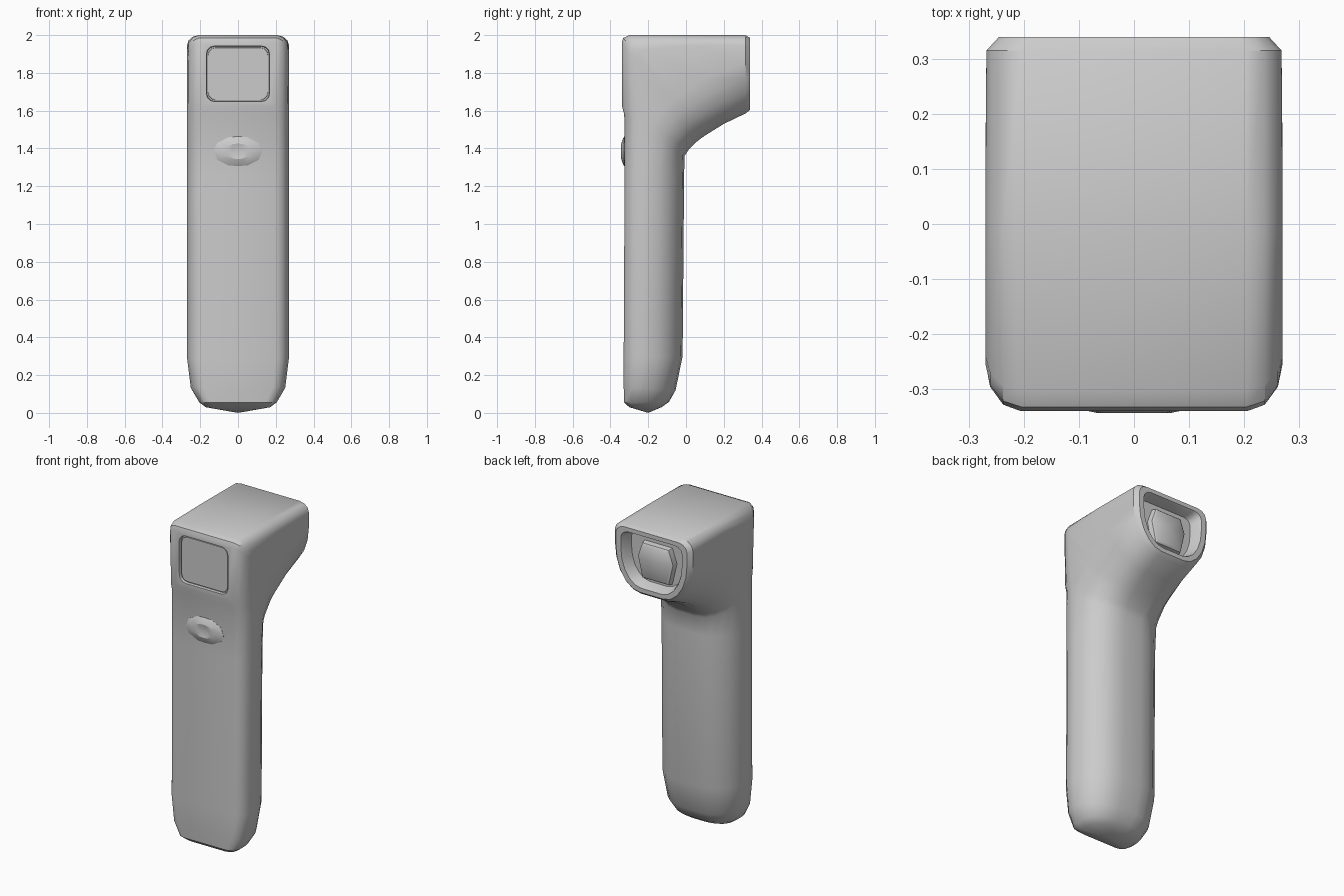
import bpy, bmesh
from math import sin, cos, pi, radians

if "Cube" in bpy.data.objects:
    bpy.data.objects.remove(bpy.data.objects["Cube"])


def loft(name, rings, tip_start=None, tip_end=None):
    """Skin a list of equal-length closed rings and close both ends."""
    bm = bmesh.new()
    rows = [[bm.verts.new(p) for p in r] for r in rings]
    n = len(rows[0])
    for a, b in zip(rows, rows[1:]):
        for i in range(n):
            j = (i + 1) % n
            bm.faces.new((a[i], a[j], b[j], b[i]))
    for row, tip in ((rows[0], tip_start), (rows[-1], tip_end)):
        if tip:
            c = bm.verts.new(tip)
            for i in range(n):
                bm.faces.new((row[i], row[(i + 1) % n], c))
        else:
            bm.faces.new(row)
    bmesh.ops.recalc_face_normals(bm, faces=bm.faces)
    me = bpy.data.meshes.new(name)
    bm.to_mesh(me)
    bm.free()
    ob = bpy.data.objects.new(name, me)
    bpy.context.collection.objects.link(ob)
    return ob


def smooth(ob, angle=35):
    bpy.ops.object.select_all(action='DESELECT')
    ob.select_set(True)
    bpy.context.view_layer.objects.active = ob
    bpy.ops.object.shade_smooth_by_angle(angle=radians(angle))


def section(oy, oz, iy, iz, w, rxo, do, rxi, di):
    """Rounded section between an outer (front/top) and inner (back/under) point."""
    L = ((iy - oy) ** 2 + (iz - oz) ** 2) ** 0.5
    half = []
    for k in range(4):
        a = k / 3 * pi / 2
        half.append((w - rxo + rxo * sin(a), do - do * cos(a)))
    for k in range(6):
        a = k / 5 * pi / 2
        half.append((w - rxi + rxi * cos(a), L - di + di * sin(a)))
    pts = half + [(-x, t) for x, t in reversed(half)]
    return [(x, oy + (iy - oy) * t / L, oz + (iz - oz) * t / L) for x, t in pts]


def rounded_rect(w, z0, z1, r, y):
    pts = []
    for cx, cz, a0 in ((w - r, z1 - r, 0), (r - w, z1 - r, 90),
                       (r - w, z0 + r, 180), (w - r, z0 + r, 270)):
        for k in range(4):
            a = radians(a0 + k * 30)
            pts.append((cx + r * cos(a), y, cz + r * sin(a)))
    return pts


def scaled(ring, s, y, cz):
    return [(x * s, y, cz + (z - cz) * s) for x, _, z in ring]


# Body: one sweep up the handle, round the top corner and out to the rear nose
sections = [
    (-.30, .03, -.13, .03, .17, .05, .04, .13, .09),
    (-.327, .055, -.09, .058, .205, .06, .06, .16, .13),
    (-.33, .14, -.055, .12, .25, .065, .09, .19, .17),
    (-.33, .29, -.018, .30, .27, .07, .10, .21, .19),
    (-.325, 1.25, -.01, 1.25, .27, .07, .10, .21, .19),
    (-.327, 1.58, -.008, 1.36, .27, .07, .125, .21, .21),
    (-.338, 1.62, .015, 1.395, .27, .07, .13, .21, .22),
    (-.34, 1.96, .05, 1.43, .27, .065, .15, .20, .25),
    (-.332, 1.985, .075, 1.45, .27, .065, .13, .20, .25),
    (-.30, 2.0, .10, 1.468, .27, .065, .10, .20, .25),
    (0, 2.0, .20, 1.53, .27, .065, .06, .19, .26),
    (.315, 2.0, .315, 1.585, .268, .065, .055, .18, .27),
    (.34, 1.985, .34, 1.605, .245, .06, .05, .165, .25),
]
rings = [section(*s) for s in sections]
rings.append(scaled(rings[-1], .86, .34, 1.80))
rings.append(scaled(rings[-1], .96, .325, 1.80))
rings.append(scaled(rings[-1], .92, .27, 1.80))
body = loft("body", rings, tip_start=(0, -.20, .0))

# Screen recess cut in the front
cutter = loft("screen_cutter", [rounded_rect(.178, 1.638, 1.952, .05, -.40),
                                rounded_rect(.165, 1.65, 1.94, .042, -.322)])
cutter.hide_render = True
mod = body.modifiers.new("screen_recess", 'BOOLEAN')
mod.operation = 'DIFFERENCE'
mod.solver = 'EXACT'
mod.object = cutter
bpy.context.view_layer.objects.active = body
bpy.ops.object.modifier_apply(modifier=mod.name)
bpy.data.objects.remove(cutter, do_unlink=True)
smooth(body)

# Screen panel
smooth(loft("screen", [rounded_rect(.16, 1.655, 1.935, .04, -.315),
                       rounded_rect(.158, 1.657, 1.933, .04, -.329)]))

# Faceted button with a dished centre
quarter = [(.13, 0), (.11, .045), (.05, .075), (0, .078)]
arc = quarter + [(-x, z) for x, z in quarter[-2::-1]]
arc += [(x, -z) for x, z in arc[-2:0:-1]]
base = [(x, 0, 1.385 + z) for x, z in arc]
smooth(loft("button", [scaled(base, s, y, 1.385) for s, y in
                       ((1, -.315), (1, -.327), (.88, -.333), (.52, -.343), (.28, -.339))],
            tip_end=(0, -.338, 1.385)), 25)

# Sensor block inside the rear recess
right = [(.09, 1.895), (.12, 1.81), (.09, 1.68)]
outline = right + [(-x, z) for x, z in reversed(right)]
hexa = [(x, 0, z) for x, z in outline]
smooth(loft("sensor", [scaled(hexa, s, y, 1.80) for s, y in
                       ((1.08, .26), (1, .30), (.9, .308))],
            tip_end=(0, .316, 1.80)))
